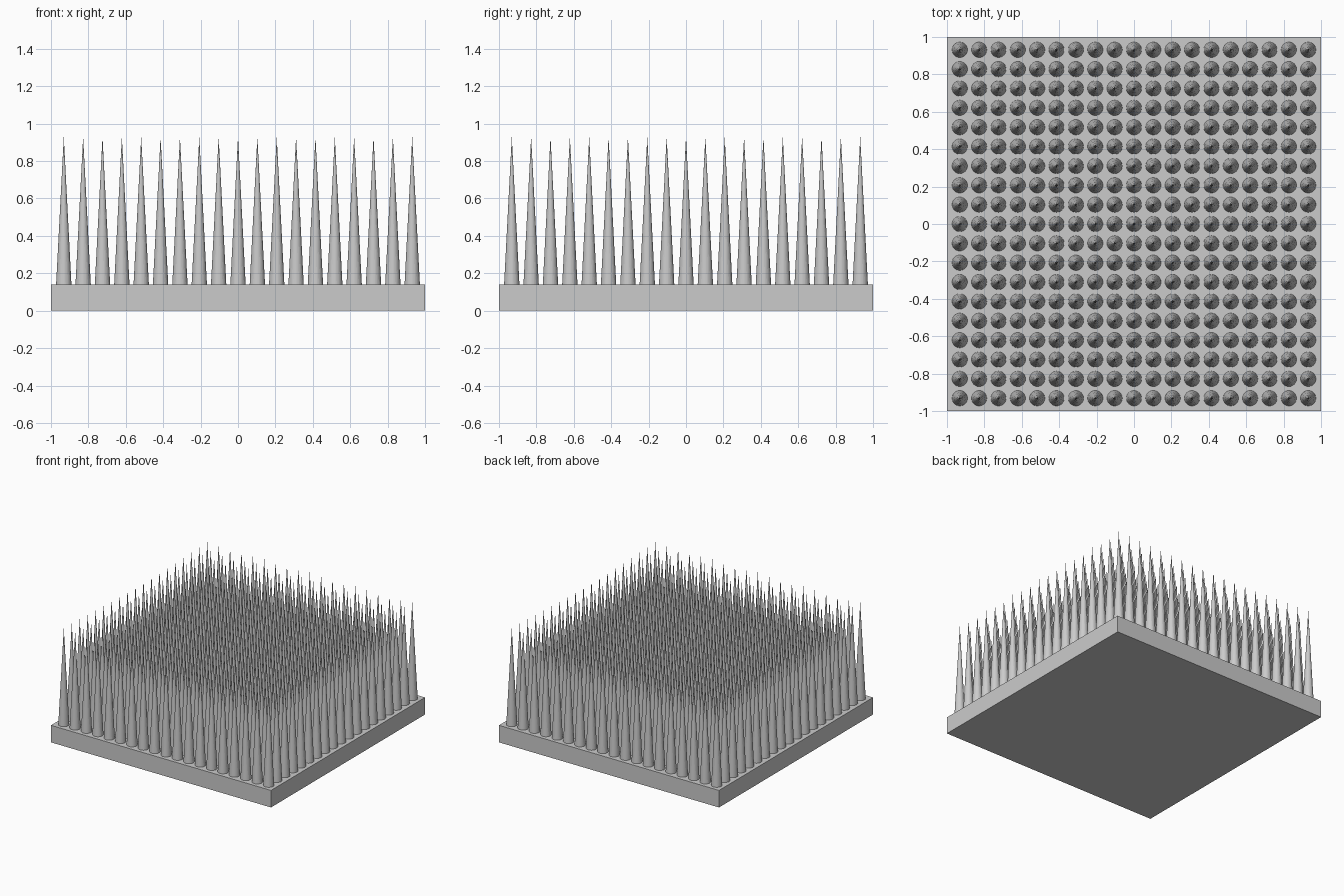
import bpy
import bmesh
from mathutils import Matrix

cube = bpy.data.objects.get("Cube")
if cube:
    bpy.data.objects.remove(cube, do_unlink=True)

COUNT, PITCH = 19, 0.1035
PLATE_TOP, TIP, RADIUS = 0.14, 0.93, 0.041

# Plain grey
grey = bpy.data.materials.new("grey")
grey.use_nodes = True
colour = (0.6, 0.6, 0.6, 1)
grey.diffuse_color = colour
grey.node_tree.nodes["Principled BSDF"].inputs["Base Color"].default_value = colour


def add_object(name, bm):
    mesh = bpy.data.meshes.new(name)
    bm.to_mesh(mesh)
    bm.free()
    mesh.materials.append(grey)
    obj = bpy.data.objects.new(name, mesh)
    bpy.context.collection.objects.link(obj)
    return obj


# Square base plate
bm = bmesh.new()
bmesh.ops.create_cube(bm, size=1, matrix=Matrix.Translation((0, 0, PLATE_TOP / 2))
                      @ Matrix.Diagonal((2, 2, PLATE_TOP, 1)))
add_object("base_plate", bm)

# Square field of pointed cones standing on the plate
bm = bmesh.new()
middle = (COUNT - 1) / 2
for row in range(COUNT):
    for col in range(COUNT):
        place = Matrix.Translation(((col - middle) * PITCH, (row - middle) * PITCH,
                                    (PLATE_TOP + TIP) / 2))
        bmesh.ops.create_cone(bm, cap_ends=False, segments=32, radius1=RADIUS,
                              radius2=0, depth=TIP - PLATE_TOP, matrix=place)
bmesh.ops.remove_doubles(bm, verts=bm.verts, dist=0.0001)
add_object("spikes", bm)
